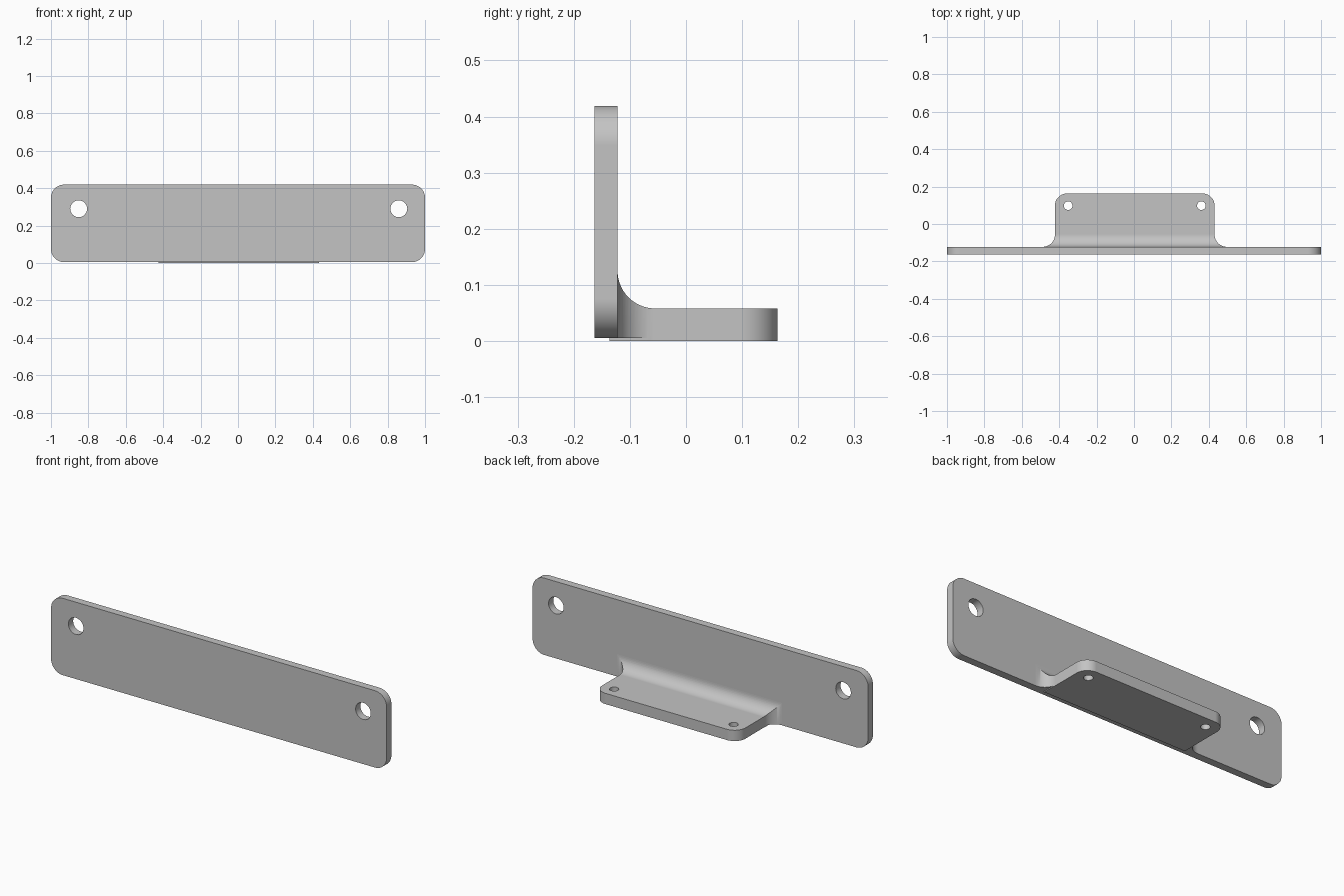
import bpy, bmesh
from math import cos, sin, radians

cube = bpy.data.objects.get("Cube")
if cube:
    bpy.data.objects.remove(cube, do_unlink=True)

OFF = 0.004                         # shelf and holes sit slightly off centre
FRONT, INNER, BACK = -0.163, -0.122, 0.163

grey = bpy.data.materials.new("light_grey")
grey.use_nodes = True
colour = (0.55, 0.55, 0.55, 1)
grey.diffuse_color = colour
grey.node_tree.nodes["Principled BSDF"].inputs["Base Color"].default_value = colour


def arc(cu, cv, r, start, end, steps=14):
    angles = [radians(start + (end - start) * i / steps) for i in range(steps + 1)]
    return [(cu + r * cos(a), cv + r * sin(a)) for a in angles]


def circle(cu, cv, r):
    return arc(cu, cv, r, 0, 360, 40)[:-1]


def prism(name, outline, axis, low, high):
    """Extrude a 2D outline along an axis."""
    place = {"X": lambda u, v, w: (w, u, v),
             "Y": lambda u, v, w: (u, w, v),
             "Z": lambda u, v, w: (u, v, w)}[axis]
    bm = bmesh.new()
    base = bm.faces.new([bm.verts.new(place(u, v, low)) for u, v in outline])
    top = bmesh.ops.extrude_face_region(bm, geom=[base])["geom"]
    bmesh.ops.translate(bm, vec=place(0, 0, high - low),
                        verts=[g for g in top if isinstance(g, bmesh.types.BMVert)])
    bmesh.ops.recalc_face_normals(bm, faces=bm.faces)
    mesh = bpy.data.meshes.new(name)
    bm.to_mesh(mesh)
    bm.free()
    mesh.materials.append(grey)
    obj = bpy.data.objects.new(name, mesh)
    bpy.context.collection.objects.link(obj)
    return obj


def select(obj):
    bpy.ops.object.select_all(action="DESELECT")
    obj.select_set(True)
    bpy.context.view_layer.objects.active = obj


def combine(obj, cutter, operation):
    select(obj)
    mod = obj.modifiers.new("cut", "BOOLEAN")
    mod.operation, mod.solver, mod.object = operation, "EXACT", cutter
    bpy.ops.object.modifier_apply(modifier=mod.name)
    bpy.data.objects.remove(cutter, do_unlink=True)


def finish(obj):
    select(obj)
    bpy.ops.object.shade_smooth_by_angle(angle=radians(30))
    mod = obj.modifiers.new("even_shading", "WEIGHTED_NORMAL")
    mod.keep_sharp = True


# Upright plate with rounded corners and two mounting holes
low, high, r = 0.005, 0.419, 0.07
outline = (arc(1 - r, low + r, r, -90, 0) + arc(1 - r, high - r, r, 0, 90)
           + arc(r - 1, high - r, r, 90, 180) + arc(r - 1, low + r, r, 180, 270))
plate = prism("upright_plate", outline, "Y", FRONT, INNER)
for side in (-1, 1):
    hole = prism("hole_cutter", circle(OFF + side * 0.856, 0.29, 0.045), "Y", -0.3, 0)
    combine(plate, hole, "DIFFERENCE")
finish(plate)

# Shelf plan: rounded back corners, flared where it meets the plate
half, r, root = 0.427, 0.065, -0.136
right = ([(half + r, root)] + arc(half + r, INNER + r, r, 270, 180)
         + arc(half - r, BACK - r, r, 0, 90))
outline = ([(u + OFF, v) for u, v in right]
           + [(OFF - u, v) for u, v in reversed(right)])
shelf = prism("shelf", outline, "Z", 0, 0.2)

# Side profile: flat top with a fillet rising up the plate
top, f = 0.058, 0.067
profile = ([(-0.2, -0.05), (0.2, -0.05), (0.2, top)]
           + arc(INNER + f, top + f, f, 270, 180) + [(-0.2, top + f)])
combine(shelf, prism("profile_cutter", profile, "X", -0.7, 0.7), "INTERSECT")

for side in (-1, 1):
    # Screw holes, and the small step under each flare
    hole = prism("hole_cutter", circle(OFF + side * 0.356, 0.098, 0.023), "Z", -0.1, 0.2)
    combine(shelf, hole, "DIFFERENCE")
    a, b = OFF + side * (half + 0.001), OFF + side * 0.6
    step = prism("step_cutter", [(a, -0.2), (b, -0.2), (b, 0), (a, 0)], "Z", -0.05, low)
    combine(shelf, step, "DIFFERENCE")
finish(shelf)
